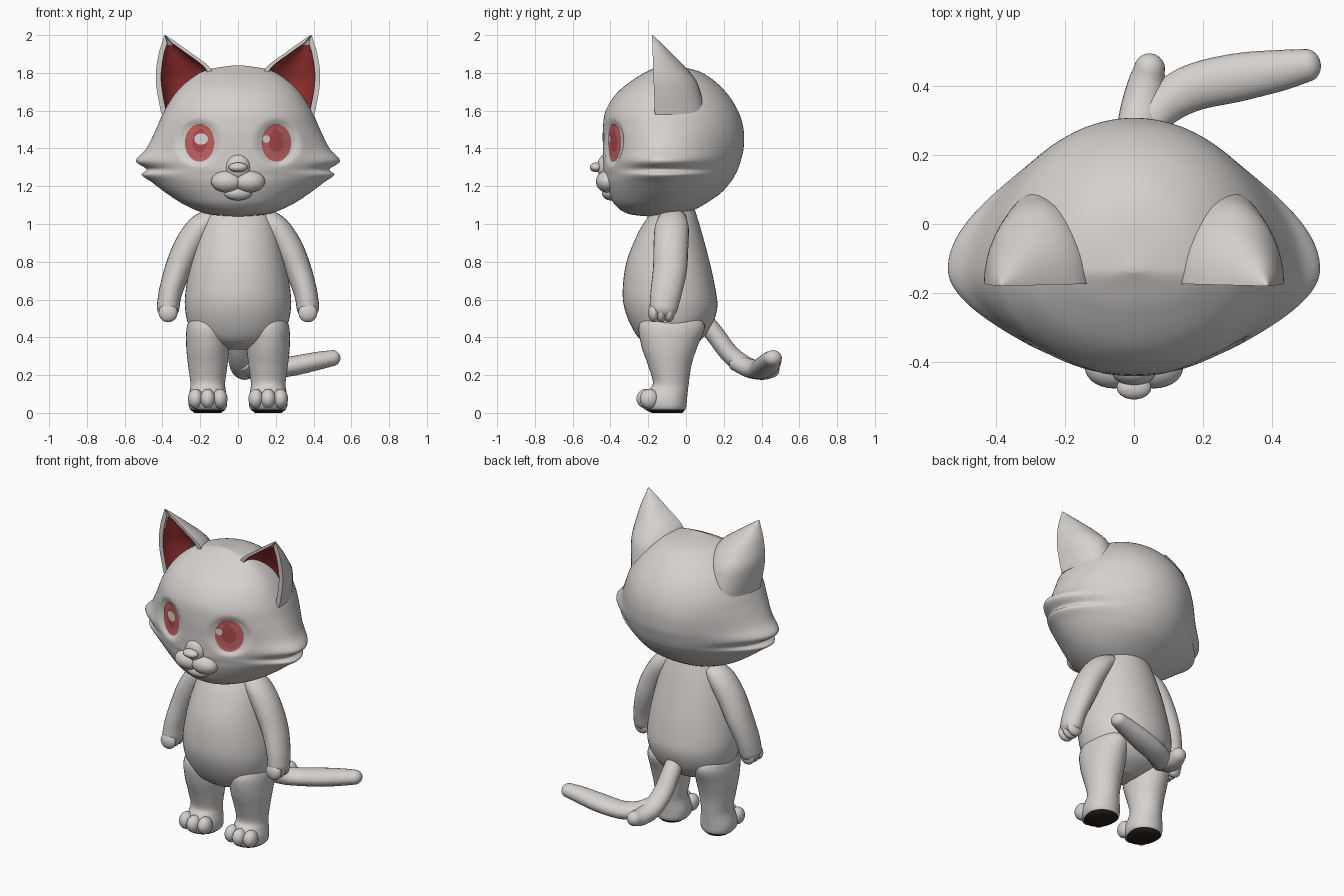
import bpy, bmesh, math
from mathutils import Vector
from mathutils.bvhtree import BVHTree

if "Cube" in bpy.data.objects:
    bpy.data.objects.remove(bpy.data.objects["Cube"])


def mat(name, c):
    m = bpy.data.materials.new(name)
    m.diffuse_color = (*c, 1)
    m.use_nodes = True
    m.node_tree.nodes["Principled BSDF"].inputs["Base Color"].default_value = m.diffuse_color
    return m


FUR = mat("light_fur", (0.66, 0.635, 0.615))
EAR_RED = mat("ear_red", (0.36, 0.035, 0.035))
EYE_RED = mat("eye_red", (0.53, 0.12, 0.12))
PUPIL = mat("pupil_red", (0.42, 0.07, 0.07))
SOLE = mat("dark_sole", (0.02, 0.013, 0.01))
SHINE = mat("eye_shine", (0.70, 0.67, 0.67))


def spline(rows, steps):
    """Catmull-Rom through rows of numbers."""
    out = []
    n = len(rows)
    for i in range(n - 1):
        p = [rows[max(0, min(n - 1, i + k))] for k in (-1, 0, 1, 2)]
        for s in range(steps):
            t = s / steps
            out.append([0.5 * (2 * b + (c - a) * t + (2 * a - 5 * b + 4 * c - d) * t * t
                               + (3 * b - a - 3 * c + d) * t ** 3) for a, b, c, d in zip(*p)])
    out.append(list(rows[-1]))
    return out


def skin(name, rings, mats=(FUR,), rule=None, cap=True, closed=True):
    """Join rings of points into a smooth object; rule(face) picks the material."""
    bm = bmesh.new()
    vs = [[bm.verts.new(p) for p in r] for r in rings]
    n = len(vs[0])
    for a, b in zip(vs, vs[1:]):
        for j in range(n):
            k = (j + 1) % n
            bm.faces.new((a[j], a[k], b[k], b[j]))
    if cap:
        bm.faces.new(vs[0][::-1])
        bm.faces.new(vs[-1])
    if closed:
        bmesh.ops.recalc_face_normals(bm, faces=bm.faces)
    bm.normal_update()
    for f in bm.faces:
        f.smooth = True
        if rule:
            f.material_index = rule(f)
    me = bpy.data.meshes.new(name)
    bm.to_mesh(me)
    bm.free()
    for m in mats:
        me.materials.append(m)
    ob = bpy.data.objects.new(name, me)
    bpy.context.collection.objects.link(ob)
    return ob


def slices(rows, yc, n=48, steps=5, shape=None):
    """Rows: z, centre x, half width, front y, back y, cheek flare."""
    rings = []
    for z, cx, w, yf, yb, fl in spline(rows, steps):
        w = max(w, 0.003)
        ring = []
        for j in range(n):
            a = 2 * math.pi * j / n
            c, s = math.cos(a), math.sin(a)
            p = Vector((cx + w * c + math.copysign(fl * abs(c) ** 5, c),
                        yc + s * ((yb - yc) if s > 0 else (yc - yf)), z))
            ring.append(shape(p) if shape else p)
        rings.append(ring)
    return rings


def tube(name, rows, ref, n=24, steps=6):
    """Rows: x, y, z, side radius, radius along ref; ends are rounded."""
    pts = spline(rows, steps)
    P = [Vector(p[:3]) for p in pts]
    rings = []
    for i, p in enumerate(pts):
        t = (P[min(i + 1, len(P) - 1)] - P[max(i - 1, 0)]).normalized()
        side = t.cross(Vector(ref)).normalized()
        up = side.cross(t)
        ends = [(0, 1)]
        if i == len(P) - 1:
            ends = [(math.sin(k * math.pi / 12), math.cos(k * math.pi / 12)) for k in range(6)] + [(1, 0.05)]
        for off, sc in ends:
            c = P[i] + t * off * min(p[3], p[4])
            rings.append([c + sc * (side * p[3] * math.cos(2 * math.pi * j / n)
                                    + up * p[4] * math.sin(2 * math.pi * j / n)) for j in range(n)])
    return skin(name, rings)


def blob(name, c, r):
    bpy.ops.mesh.primitive_uv_sphere_add(segments=28, ring_count=16, location=c)
    ob = bpy.context.object
    ob.name = name
    ob.scale = r
    ob.data.materials.append(FUR)
    bpy.ops.object.shade_smooth()
    return ob


# Head with pointed cheek fur and shallow eye sockets
def socket(p):
    d = math.hypot((abs(p.x) - 0.21) / 0.115, (p.z - 1.43) / 0.125)
    if p.y < -0.15 and d < 1:
        p.y += 0.022 * min(1, (1 - d) * 4)
    return p


head_rows = [
    (1.04, 0, 0.05, -0.20, -0.08, 0), (1.055, 0, 0.17, -0.31, 0.0, 0),
    (1.10, 0, 0.27, -0.375, 0.09, 0.01), (1.16, 0, 0.325, -0.41, 0.18, 0.05),
    (1.22, 0, 0.365, -0.43, 0.235, 0.09), (1.26, 0, 0.385, -0.435, 0.26, 0.125),
    (1.29, 0, 0.395, -0.44, 0.275, 0.09), (1.335, 0, 0.40, -0.44, 0.29, 0.14),
    (1.40, 0, 0.405, -0.44, 0.305, 0.08), (1.50, 0, 0.405, -0.44, 0.305, 0.03),
    (1.60, 0, 0.385, -0.425, 0.275, 0.005), (1.70, 0, 0.325, -0.36, 0.21, 0),
    (1.78, 0, 0.235, -0.255, 0.12, 0), (1.82, 0, 0.15, -0.18, 0.03, 0),
    (1.84, 0, 0.02, -0.14, -0.12, 0)]
head = skin("head", slices(head_rows, -0.13, n=112, steps=6, shape=socket))
tree = BVHTree.FromPolygons([v.co for v in head.data.vertices],
                            [list(p.vertices) for p in head.data.polygons])


# Eyes: thin plates that follow the face
def plate(name, cx, cz, rx, rz, off, mats, rule=None):
    rings = []
    for i in range(9):
        k = max(i / 8, 0.01)
        ring = []
        for j in range(40):
            a = 2 * math.pi * j / 40
            x, z = cx + rx * k * math.cos(a), cz + rz * k * math.sin(a)
            hit = tree.ray_cast(Vector((x, -1, z)), Vector((0, 1, 0)))[0]
            ring.append(Vector((x, hit.y - off, z)))
        rings.append(ring)
    ob = skin(name, rings, mats, rule, cap=False, closed=False)
    if sum(p.normal.y for p in ob.data.polygons) > 0:
        ob.data.flip_normals()


for s, side in ((1, "left"), (-1, "right")):
    def iris(f, s=s):
        c = f.calc_center_median()
        return int(math.hypot((c.x - s * 0.20) / 0.04, (c.z - 1.44) / 0.06) < 1)
    plate("eye_" + side, s * 0.203, 1.43, 0.078, 0.10, 0.005, (EYE_RED, PUPIL), iris)
plate("eye_shine_left", 0.15, 1.45, 0.02, 0.02, 0.009, (SHINE,))
plate("eye_shine_right", -0.195, 1.45, 0.036, 0.03, 0.009, (SHINE,))

# Muzzle, chin and nose
for s, side in ((1, "left"), (-1, "right")):
    blob("muzzle_" + side, (s * 0.058, -0.415, 1.225), (0.085, 0.062, 0.058))
blob("chin", (0, -0.40, 1.165), (0.075, 0.045, 0.04))
blob("nose_bridge", (0, -0.425, 1.30), (0.065, 0.045, 0.07))
blob("nose", (0, -0.475, 1.30), (0.05, 0.034, 0.026))

# Ears: half cones with a hollow red front. Rows: z, inner x, outer x, depth
ear_rows = [(1.58, 0.13, 0.405, 0.27), (1.68, 0.125, 0.425, 0.25), (1.76, 0.125, 0.435, 0.225),
            (1.83, 0.15, 0.432, 0.17), (1.91, 0.255, 0.418, 0.095), (1.96, 0.325, 0.402, 0.045),
            (2.0, 0.385, 0.39, 0.004)]
for s, side in ((1, "left"), (-1, "right")):
    rings = []
    for z, xi, xo, d in spline(ear_rows, 4):
        yf = -0.165 - 0.015 * (z - 1.58) / 0.42
        c, w = (xi + xo) / 2, (xo - xi) / 2
        wi = max(w - 0.028, w * 0.3)
        back = [(w, d, math.pi * j / 20) for j in range(21)]
        hollow = [(wi, d * 0.55, math.pi * (1 - j / 16)) for j in range(17)]
        rings.append([Vector((s * (c + r * math.cos(a)), yf + e * math.sin(a), z))
                      for r, e, a in back + hollow])

    def inner(f, s=s):
        c = f.calc_center_median()
        # hollow faces look forward and lie behind the rim
        return int(f.normal.y < 0.02 and c.y > -0.172 and len(f.verts) == 4
                   and c.z < 1.95 and min(v.co.y for v in f.verts) > -0.182
                   and max(v.co.y for v in f.verts) > -0.16)
    ear = skin("ear_" + side, rings, (FUR, EAR_RED), inner)
    with bpy.context.temp_override(object=ear, active_object=ear, selected_objects=[ear],
                                   selected_editable_objects=[ear]):
        bpy.ops.object.shade_smooth_by_angle(angle=math.radians(50))

# Body
body_rows = [(0.335, 0, 0.06, -0.16, -0.02, 0), (0.38, 0, 0.19, -0.235, 0.07, 0),
             (0.45, 0, 0.255, -0.285, 0.13, 0), (0.55, 0, 0.28, -0.325, 0.165, 0),
             (0.65, 0, 0.277, -0.335, 0.157, 0), (0.80, 0, 0.25, -0.315, 0.125, 0),
             (0.95, 0, 0.21, -0.255, 0.085, 0), (1.05, 0, 0.17, -0.195, 0.055, 0),
             (1.12, 0, 0.13, -0.16, 0.03, 0)]
skin("body", slices(body_rows, -0.08))

for s, side in ((1, "left"), (-1, "right")):
    # Leg and foot with a dark sole
    x = s * 0.16
    leg_rows = [(0.0, x, 0.07, -0.18, -0.02, 0), (0.025, x, 0.097, -0.225, 0.0, 0),
                (0.07, x, 0.103, -0.235, 0.005, 0), (0.12, x, 0.095, -0.20, 0.01, 0),
                (0.16, x, 0.092, -0.175, 0.015, 0), (0.25, x, 0.104, -0.20, 0.028, 0),
                (0.35, x, 0.114, -0.235, 0.06, 0), (0.46, x, 0.11, -0.25, 0.10, 0),
                (0.54, x, 0.07, -0.20, 0.05, 0)]
    skin("leg_" + side, slices(leg_rows, -0.09, n=36), (FUR, SOLE),
         lambda f: int(f.calc_center_median().z < 0.021))
    for i, (dx, y) in enumerate(((-0.065, -0.195), (0, -0.212), (0.065, -0.195))):
        blob(f"toe_{side}_{i + 1}", (x + dx, y, 0.075), (0.04, 0.05, 0.052))
    # Arm with three short fingers
    tube("arm_" + side, [(s * 0.13, -0.07, 1.04, 0.05, 0.07), (s * 0.20, -0.075, 0.98, 0.07, 0.09),
                         (s * 0.265, -0.08, 0.88, 0.075, 0.092), (s * 0.318, -0.085, 0.76, 0.07, 0.09),
                         (s * 0.357, -0.105, 0.64, 0.062, 0.083), (s * 0.37, -0.118, 0.56, 0.06, 0.075)],
         (0, 1, 0))
    for i, y in enumerate((-0.17, -0.13, -0.09)):
        blob(f"finger_{side}_{i + 1}", (s * 0.37, y, 0.53), (0.05, 0.03, 0.05))

# Tail: root ending in a round bend, and the long part swept sideways
tube("tail_root", [(0, 0.06, 0.53, 0.05, 0.05), (0, 0.15, 0.42, 0.055, 0.05), (0.005, 0.23, 0.315, 0.06, 0.05),
                   (0.02, 0.32, 0.245, 0.062, 0.052), (0.035, 0.40, 0.225, 0.055, 0.05),
                   (0.045, 0.45, 0.23, 0.045, 0.045)], (0, 0, 1))
tube("tail_end", [(0.02, 0.26, 0.27, 0.05, 0.045), (0.08, 0.34, 0.235, 0.06, 0.05),
                  (0.17, 0.395, 0.23, 0.068, 0.05), (0.30, 0.425, 0.25, 0.07, 0.052),
                  (0.42, 0.445, 0.275, 0.06, 0.048), (0.50, 0.46, 0.29, 0.048, 0.042)], (0, 0, 1))
